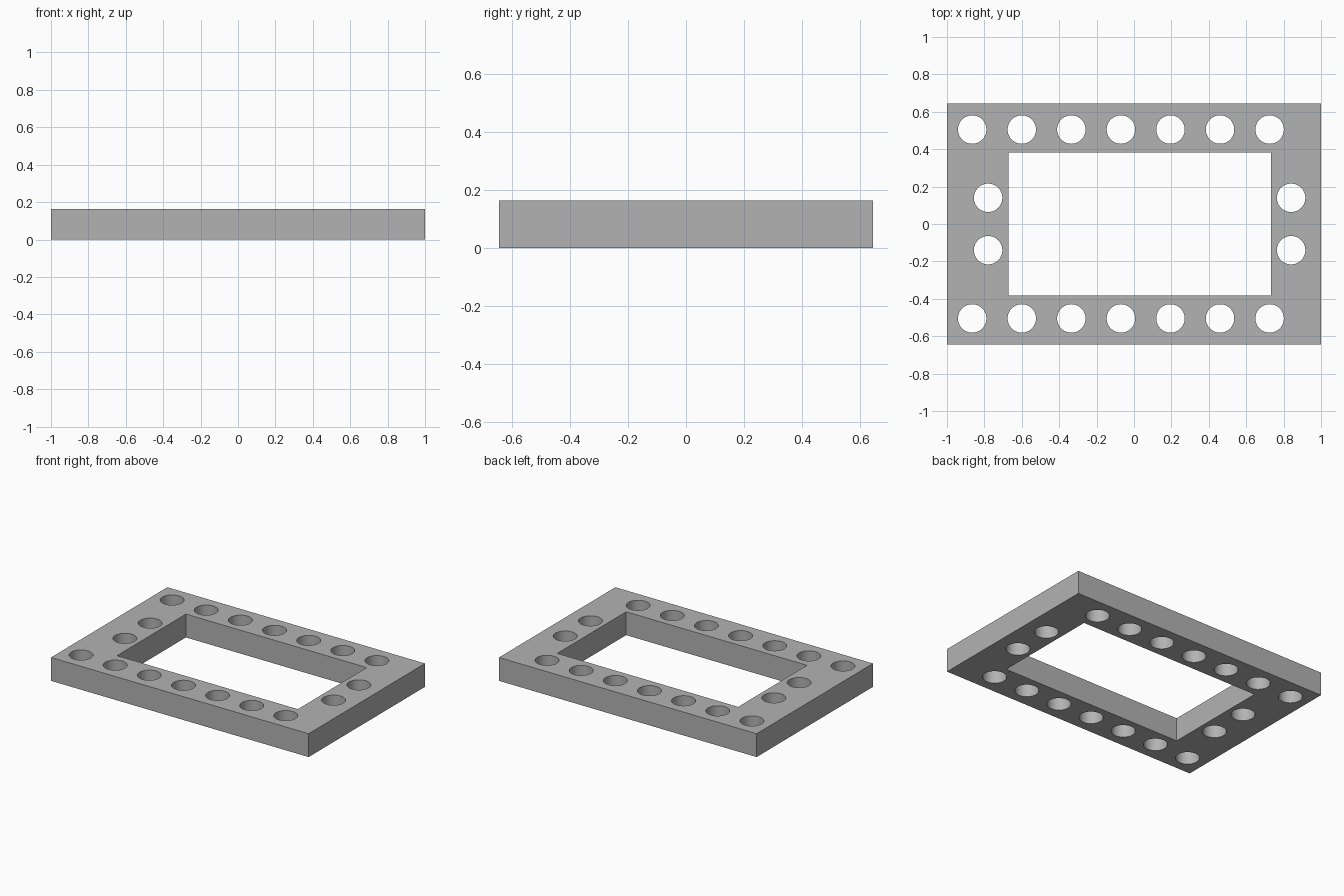
import bpy, math

if "Cube" in bpy.data.objects:
    bpy.data.objects.remove(bpy.data.objects["Cube"])

HEIGHT = 0.164
RADIUS = 0.076

# Outline of the plate, its window and its round holes, filled as one flat profile
curve = bpy.data.curves.new("frame_profile", 'CURVE')
curve.dimensions = '2D'
curve.fill_mode = 'BOTH'
curve.extrude = HEIGHT / 2


def add_loop(points):
    spline = curve.splines.new('POLY')
    spline.points.add(len(points) - 1)
    for p, (x, y) in zip(spline.points, points):
        p.co = (x, y, 0, 1)
    spline.use_cyclic_u = True


def add_rect(x0, x1, y):
    add_loop([(x0, -y), (x1, -y), (x1, y), (x0, y)])


def add_hole(cx, cy, n=48):
    add_loop([(cx + RADIUS * math.cos(2 * math.pi * i / n),
               cy + RADIUS * math.sin(2 * math.pi * i / n)) for i in range(n)])


add_rect(-1, 1, 0.645)            # outer edge
add_rect(-0.672, 0.732, 0.382)    # window
for side in (-1, 1):
    for i in range(7):            # long rows
        add_hole(-0.865 + 0.265 * i, side * 0.505)
    for x in (-0.78, 0.84):       # short end pairs
        add_hole(x, side * 0.14)

# Solid frame
frame = bpy.data.objects.new("perforated_frame", curve)
bpy.context.collection.objects.link(frame)
frame.location.z = HEIGHT / 2
bpy.context.view_layer.objects.active = frame
frame.select_set(True)
bpy.ops.object.convert(target='MESH')
frame = bpy.context.object

# Weld caps to walls
import bmesh
bm = bmesh.new()
bm.from_mesh(frame.data)
bmesh.ops.remove_doubles(bm, verts=bm.verts, dist=0.0005)
bmesh.ops.recalc_face_normals(bm, faces=bm.faces)
bm.to_mesh(frame.data)
bm.free()
bpy.ops.object.shade_smooth_by_angle(angle=math.radians(30))

grey = bpy.data.materials.new("plain grey")
grey.diffuse_color = (0.45, 0.45, 0.45, 1)
grey.use_nodes = True
grey.node_tree.nodes["Principled BSDF"].inputs["Base Color"].default_value = grey.diffuse_color
frame.data.materials.clear()
frame.data.materials.append(grey)
